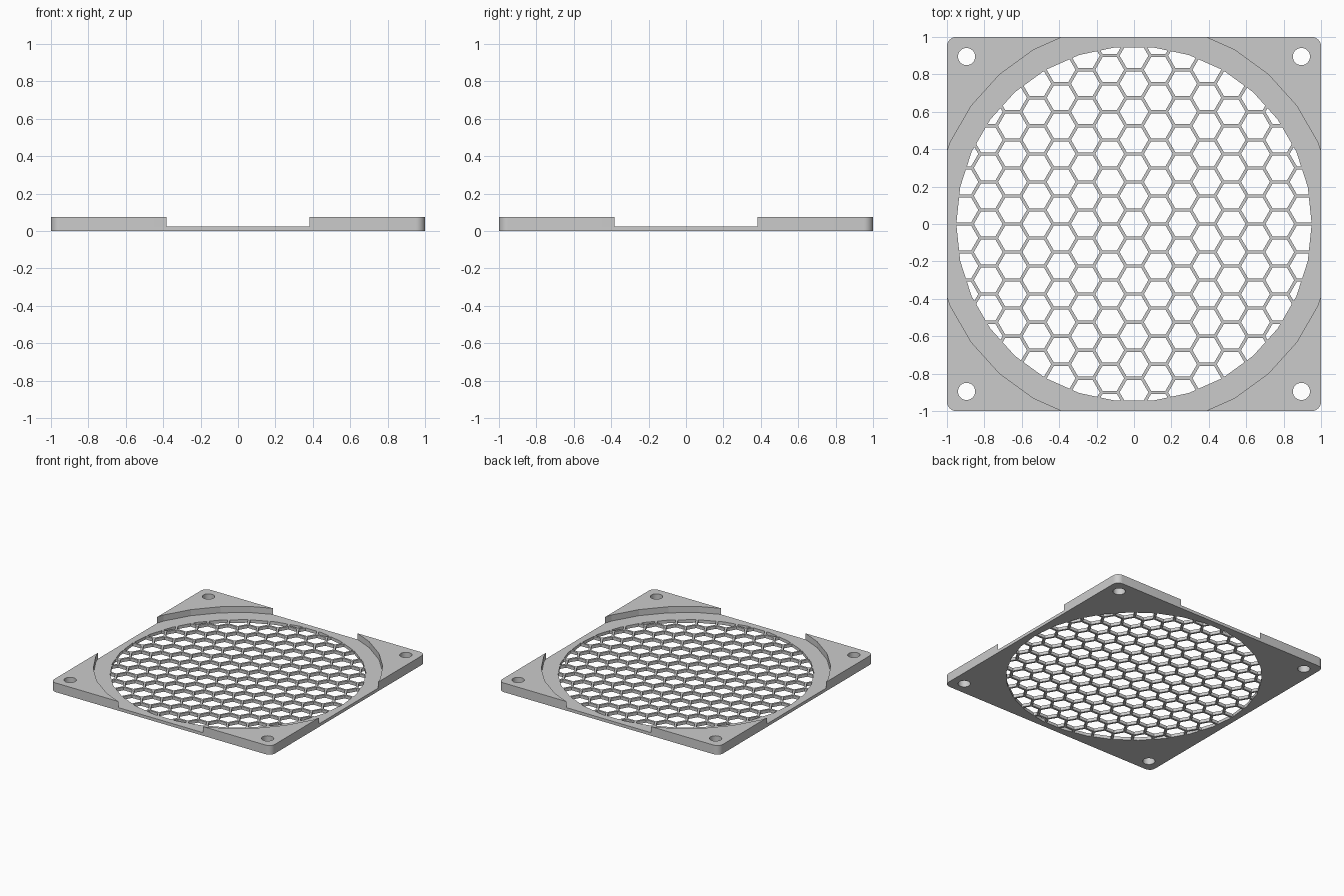
import bpy
import bmesh
import math
from mathutils import Vector

PLATE = 0.025      # thin plate and honeycomb
HEIGHT = 0.075     # raised corners
PITCH = 0.15       # honeycomb spacing
WALL = 0.0167      # honeycomb wall
SCREW = 0.895      # screw hole offset
CORNER = 0.05      # outline corner radius

cube = bpy.data.objects.get("Cube")
if cube:
    bpy.data.objects.remove(cube, do_unlink=True)

grey = bpy.data.materials.new("plain grey")
grey.use_nodes = True
grey.diffuse_color = (0.6, 0.6, 0.6, 1)
grey.node_tree.nodes["Principled BSDF"].inputs["Base Color"].default_value = (0.6, 0.6, 0.6, 1)


def ring(x, y, radius, sides):
    """Outline of a regular polygon, with a vertex on the +x side."""
    return [(x + radius * math.cos(math.tau * i / sides),
             y + radius * math.sin(math.tau * i / sides)) for i in range(sides)]


def prisms(name, outlines, low, high):
    """One mesh object made of upright prisms."""
    bm = bmesh.new()
    for outline in outlines:
        face = bm.faces.new([bm.verts.new((x, y, low)) for x, y in outline])
        top = bmesh.ops.extrude_face_region(bm, geom=[face])["geom"]
        verts = [v for v in top if isinstance(v, bmesh.types.BMVert)]
        bmesh.ops.translate(bm, verts=verts, vec=Vector((0, 0, high - low)))
    bmesh.ops.recalc_face_normals(bm, faces=bm.faces)
    mesh = bpy.data.meshes.new(name)
    bm.to_mesh(mesh)
    bm.free()
    mesh.materials.append(grey)
    obj = bpy.data.objects.new(name, mesh)
    bpy.context.collection.objects.link(obj)
    return obj


def combine(target, cutter, operation):
    """Apply a boolean and discard the cutter."""
    mod = target.modifiers.new("cut", "BOOLEAN")
    mod.operation = operation
    mod.solver = "EXACT"
    mod.object = cutter
    cutter.hide_render = True
    bpy.ops.object.select_all(action="DESELECT")
    bpy.context.view_layer.objects.active = target
    target.select_set(True)
    bpy.ops.object.modifier_apply(modifier=mod.name)
    bpy.data.objects.remove(cutter, do_unlink=True)


# Square body with rounded corners
outline = []
for quarter in range(4):
    middle = math.radians(45 + 90 * quarter)
    cx = math.copysign(1 - CORNER, math.cos(middle))
    cy = math.copysign(1 - CORNER, math.sin(middle))
    for step in range(9):
        a = math.pi / 2 * (quarter + step / 8)
        outline.append((cx + CORNER * math.cos(a), cy + CORNER * math.sin(a)))
grille = prisms("fan_grille", [outline], 0, HEIGHT)

# Round recess that leaves four raised corners
recess = prisms("recess_cutter", [ring(0, 0, 1.075, 30)], PLATE, 0.2)
combine(grille, recess, "DIFFERENCE")

# Screw holes
holes = [ring(sx * SCREW, sy * SCREW, 0.046, 32) for sx in (-1, 1) for sy in (-1, 1)]
combine(grille, prisms("screw_cutter", holes, -0.1, 0.2), "DIFFERENCE")

# Honeycomb cells, trimmed to the round opening
cells = []
cell_radius = (PITCH - WALL) / math.sqrt(3)
for column in range(-8, 9):
    for row in range(-7, 8):
        x = column * PITCH * math.sqrt(3) / 2
        y = (row + 0.5 * (column % 2)) * PITCH
        if math.hypot(x, y) < 0.95 + cell_radius:
            cells.append(ring(x, y, cell_radius, 6))
honeycomb = prisms("honeycomb_cutter", cells, -0.1, 0.2)
opening = prisms("opening_cutter", [ring(0, 0, 0.95, 30)], -0.05, 0.15)
combine(honeycomb, opening, "INTERSECT")
combine(grille, honeycomb, "DIFFERENCE")

# Soft outer corners and screw holes, crisp facets elsewhere
bpy.ops.object.select_all(action="DESELECT")
bpy.context.view_layer.objects.active = grille
grille.select_set(True)
bpy.ops.object.shade_smooth_by_angle(angle=math.radians(11.6))
